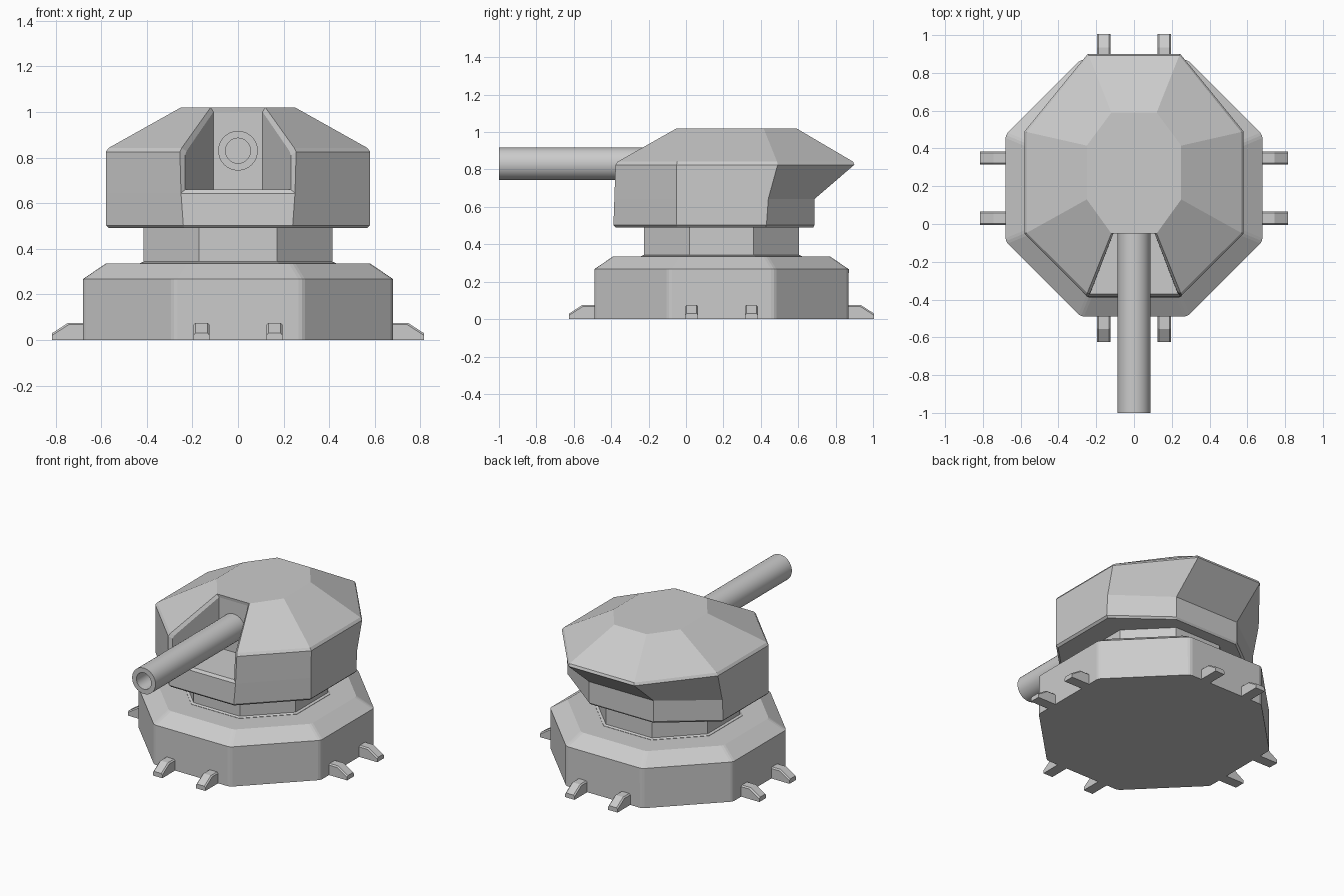
import bpy, bmesh, math
from mathutils import Vector, Matrix

if "Cube" in bpy.data.objects:
    bpy.data.objects.remove(bpy.data.objects["Cube"])

CY = 0.19                      # centre of the base along y
T = math.tan(math.pi / 8)


def finish(name, bm):
    bmesh.ops.recalc_face_normals(bm, faces=bm.faces[:])
    me = bpy.data.meshes.new(name)
    bm.to_mesh(me)
    bm.free()
    ob = bpy.data.objects.new(name, me)
    bpy.context.collection.objects.link(ob)
    return ob


def ring(bm, half, z):
    # half outline (front to back, x > 0) mirrored to a closed loop
    pts = list(half) + [(-x, y) for x, y in reversed(half)]
    return [bm.verts.new((x, y, z)) for x, y in pts]


def octagon(r):
    return [(T * r, CY - r), (r, CY - T * r), (r, CY + T * r), (T * r, CY + r)]


def bridge(bm, a, b, skip=()):
    n = len(a)
    for i in range(n):
        if i not in skip:
            j = (i + 1) % n
            bm.faces.new((a[i], a[j], b[j], b[i]))


def stack(name, levels, corner=0.0):
    # stacked octagons, optionally with softened upright corners
    bm = bmesh.new()
    rings = [ring(bm, octagon(r), z) for r, z in levels]
    for a, b in zip(rings, rings[1:]):
        bridge(bm, a, b)
    bm.faces.new(rings[0])
    bm.faces.new(rings[-1])
    if corner:
        up = [e for e in bm.edges if abs(e.verts[0].co.z - e.verts[1].co.z) > 0.01]
        bmesh.ops.bevel(bm, geom=up, offset=corner, segments=2, profile=0.5, affect='EDGES')
    return finish(name, bm)


# Base and rotating neck
stack("base", [(0.68, 0), (0.68, 0.267), (0.58, 0.335)], corner=0.016)
stack("neck", [(0.43, 0.32), (0.43, 0.337), (0.415, 0.343), (0.415, 0.51)])

# Feet: one profile, two per main side
profile = [(0.64, 0), (0.815, 0), (0.815, 0.03), (0.745, 0.075), (0.64, 0.075)]
for side in range(4):
    for s in (-1, 1):
        bm = bmesh.new()
        a, b = [[bm.verts.new((x, s * 0.16 + w, z)) for x, z in profile]
                for w in (-0.035, 0.035)]
        bridge(bm, a, b)
        bm.faces.new(a)
        bm.faces.new(b)
        top = [e for e in bm.edges if all(v.co.z > 0.02 for v in e.verts)
               and abs(e.verts[0].co.y - e.verts[1].co.y) < 0.001]
        bmesh.ops.bevel(bm, geom=top, offset=0.008, segments=1, affect='EDGES')
        bm.transform(Matrix.Translation((0, CY, 0)) @ Matrix.Rotation(side * math.pi / 2, 4, 'Z'))
        finish(f"foot_{side * 2 + (s > 0) + 1}", bm)

# Turret shell with an overhanging back and an open front slot
bm = bmesh.new()
levels = [
    ([(0.235, -0.375), (0.565, -0.045), (0.565, 0.425), (0.235, 0.68)], 0.49),
    ([(0.24, -0.388), (0.578, -0.05), (0.578, 0.43), (0.24, 0.688)], 0.503),
    ([(0.25, -0.383), (0.578, -0.05), (0.578, 0.44), (0.24, 0.688)], 0.643),
    ([(0.255, -0.377), (0.58, -0.05), (0.58, 0.49), (0.245, 0.9)], 0.825),
    ([(0.247, -0.365), (0.568, -0.047), (0.568, 0.487), (0.24, 0.893)], 0.842),
    ([(0.12, -0.05), (0.25, 0.13), (0.25, 0.415), (0.12, 0.59)], 1.02),
]
rings = [ring(bm, h, z) for h, z in levels]
for k in range(5):
    bridge(bm, rings[k], rings[k + 1], skip=(7,) if k >= 2 else ())
bm.faces.new(rings[0])
bm.faces.new(rings[-1])

# Slot: chamfered frame, then floor, side walls and back wall
outer = [rings[k][0] for k in (2, 3, 4, 5)] + [rings[k][7] for k in (5, 4, 3, 2)]
inner_half = [(0.232, -0.37, 0.66), (0.232, -0.364, 0.81), (0.226, -0.352, 0.828), (0.108, -0.047, 1.0)]
inner = [bm.verts.new(p) for p in inner_half]
inner += [bm.verts.new((-x, y, z)) for x, y, z in reversed(inner_half)]
bridge(bm, outer, inner)
right, left = [bm.verts.new((x, -0.047, 0.66)) for x in (0.108, -0.108)]
bm.faces.new([inner[0], right, left, inner[7]])
bm.faces.new([right, inner[3], inner[4], left])
bm.faces.new(inner[:4] + [right])
bm.faces.new(inner[4:] + [left])
finish("turret", bm)

# Gun barrel: revolved tube with a bore
bm = bmesh.new()
N = 32
loops = []
for r, y in [(0.087, -0.03), (0.087, -1.0), (0.055, -1.0), (0.055, -0.8)]:
    loops.append([bm.verts.new((r * math.cos(2 * math.pi * i / N), y,
                                0.83 + r * math.sin(2 * math.pi * i / N))) for i in range(N)])
for a, b in zip(loops, loops[1:]):
    bridge(bm, a, b)
bm.faces.new(loops[0])
bm.faces.new(loops[-1])
barrel = finish("barrel", bm)
bpy.context.view_layer.objects.active = barrel
barrel.select_set(True)
bpy.ops.object.shade_smooth_by_angle(angle=math.radians(35))
